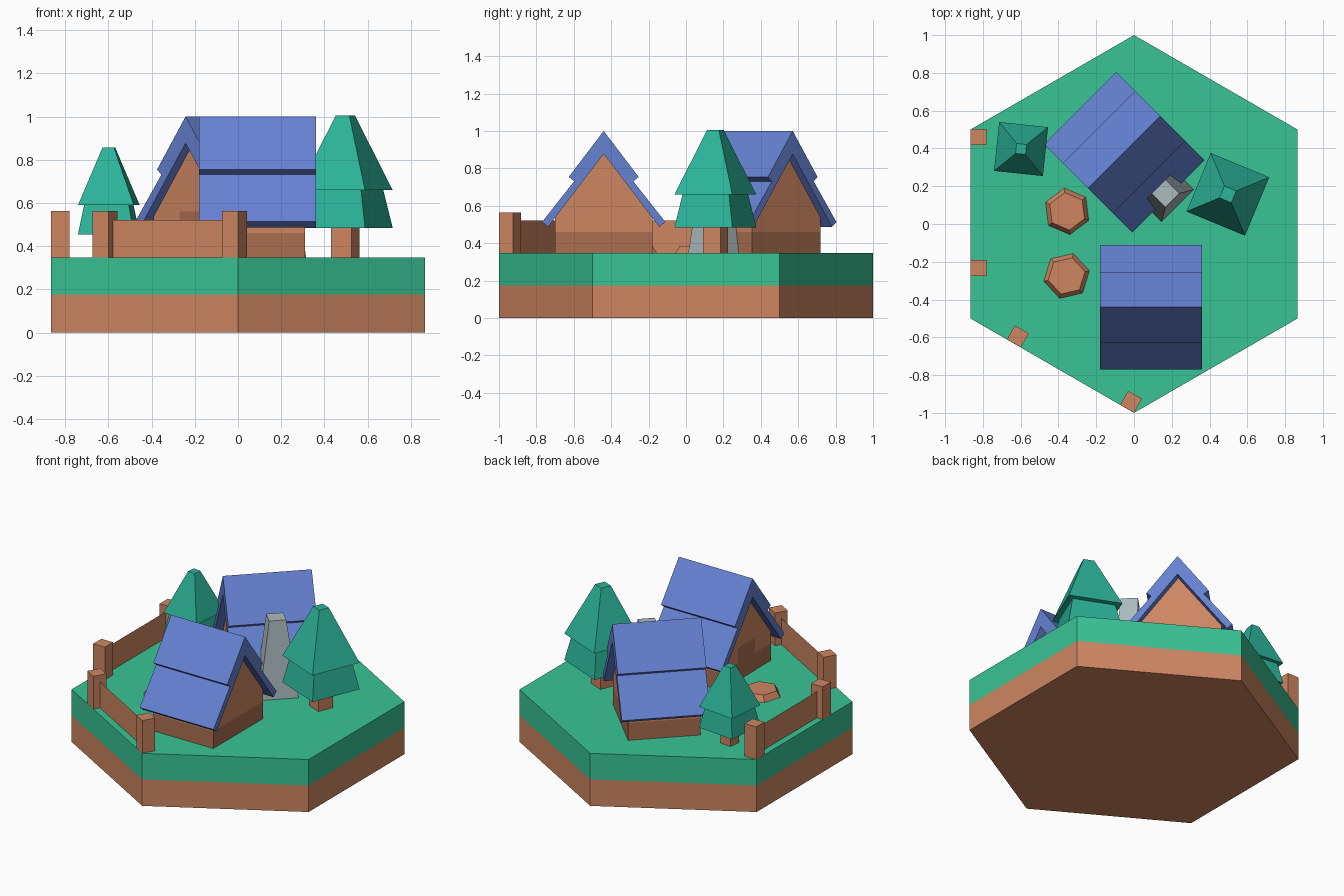
import bpy, bmesh
from math import cos, sin, radians, pi
from mathutils import Matrix, Vector

if "Cube" in bpy.data.objects:
    bpy.data.objects.remove(bpy.data.objects["Cube"])


def mat(name, r, g, b):
    m = bpy.data.materials.new(name)
    m.diffuse_color = (r, g, b, 1)
    m.use_nodes = True
    m.node_tree.nodes["Principled BSDF"].inputs["Base Color"].default_value = m.diffuse_color
    return m


EARTH = mat("earth", .62, .24, .12)
DARK = mat("dark_wood", .40, .16, .08)
GRASS = mat("grass", .04, .55, .30)
LEAF = mat("leaf", .025, .46, .32)
ROOF = mat("roof_blue", .13, .22, .64)
STONE = mat("stone", .42, .50, .52)
TOP = .347  # ground level


def make(name, bm, material, m=Matrix()):
    bmesh.ops.recalc_face_normals(bm, faces=bm.faces)
    bm.transform(m)
    me = bpy.data.meshes.new(name)
    bm.to_mesh(me)
    bm.free()
    me.materials.append(material)
    ob = bpy.data.objects.new(name, me)
    bpy.context.collection.objects.link(ob)
    return ob


def loft(name, rings, material, m=Matrix()):
    """Closed solid through rings of equal point count."""
    bm = bmesh.new()
    vs = [[bm.verts.new(p) for p in ring] for ring in rings]
    n = len(vs[0])
    for a, b in zip(vs, vs[1:]):
        for i in range(n):
            j = (i + 1) % n
            bm.faces.new((a[i], a[j], b[j], b[i]))
    bm.faces.new(vs[0][::-1])
    bm.faces.new(vs[-1])
    return make(name, bm, material, m)


def ngon(n, r, z, deg, x=0, y=0):
    return [(x + r * cos(radians(deg) + 2 * pi * i / n),
             y + r * sin(radians(deg) + 2 * pi * i / n), z) for i in range(n)]


def rect(x0, x1, y0, y1, z):
    return [(x0, y0, z), (x1, y0, z), (x1, y1, z), (x0, y1, z)]


def panel(name, pts, material, m=Matrix()):
    bm = bmesh.new()
    bm.faces.new([bm.verts.new(p) for p in pts])
    return make(name, bm, material, m)


# Hexagonal ground tile
loft("earth_base", [ngon(6, 1, 0, 30), ngon(6, 1, .175, 30)], EARTH)
loft("grass_top", [ngon(6, 1, .175, 30), ngon(6, 1, TOP, 30)], GRASS)


# House with ridge along local x, door on the -x gable
def house(name, x, y, deg):
    m = Matrix.Translation((x, y, 0)) @ Matrix.Rotation(radians(deg), 4, 'Z')
    half = [(.187, .754), (.158, .731), (.33, .513), (.297, .487)]
    prof = ([(0, 1.0)] + half + [(0, .877)] +
            [(-d, z) for d, z in reversed(half)])
    loft(name + "_roof", [[(s * .27, d, z) for d, z in prof] for s in (-1, 1)], ROOF, m)
    w, l, band = .26, .22, .46
    loft(name + "_lower_wall", [rect(-l, l, -w, w, TOP), rect(-l, l, -w, w, band)], DARK, m)
    gable = [(-w, band), (w, band), (w, .539), (0, .877), (-w, .539)]
    loft(name + "_upper_wall", [[(s * l, d, z) for d, z in gable] for s in (-1, 1)], EARTH, m)
    panel(name + "_door", [(-l - .003, d, z) for d, z in
                           ((-.088, TOP), (.088, TOP), (.088, .56), (-.088, .56))], DARK, m)
    return m


house("front_house", .09, -.44, 0)
back = house("back_house", -.052, .38, 45)

# Tapered chimney against the back house
loft("chimney", [rect(-.12, .12, -.40, -.257, TOP),
                 rect(-.052, .052, -.361, -.257, .85)], STONE, back)


# Two-tier trees on square trunks
def tree(name, x, y, deg, s):
    m = Matrix.Translation((x, y, TOP)) @ Matrix.Rotation(radians(deg), 4, 'Z') @ Matrix.Scale(s, 4)
    for part, r0, z0, r1, z1, c in (("trunk", .072, 0, .072, .14, EARTH),
                                    ("lower_leaves", .237, .138, .19, .313, LEAF),
                                    ("upper_leaves", .237, .313, .048, .658, LEAF)):
        loft(name + "_" + part, [ngon(4, r0, z0, 0), ngon(4, r1, z1, 0)], c, m)


tree("right_tree", .497, .157, 22.5, 1)
tree("left_tree", -.598, .397, 39, .776)

# Low six-sided garden mounds
for name, x, y, deg in (("back_mound", -.354, .067, 97), ("front_mound", -.357, -.275, 73)):
    loft(name, [ngon(6, .124, TOP, deg, x, y), ngon(6, .10, .386, deg, x, y)], EARTH)


# Fences: two posts and a thin panel along a tile edge
def fence(name, deg, t0, t1):
    m = Matrix.Rotation(radians(deg), 4, 'Z')
    c, h = -.823, .0425
    for i, t in enumerate((t0, t1)):
        loft(f"{name}_post_{i + 1}", [rect(c - h, c + h, t - h, t + h, z) for z in (TOP, .563)], EARTH, m)
    panel(name + "_panel", [(c, t0, TOP), (c, t1, TOP), (c, t1, .52), (c, t0, .52)], EARTH, m)


fence("left_fence", 0, -.233, .46)
fence("front_fence", 60, -.457, .235)
